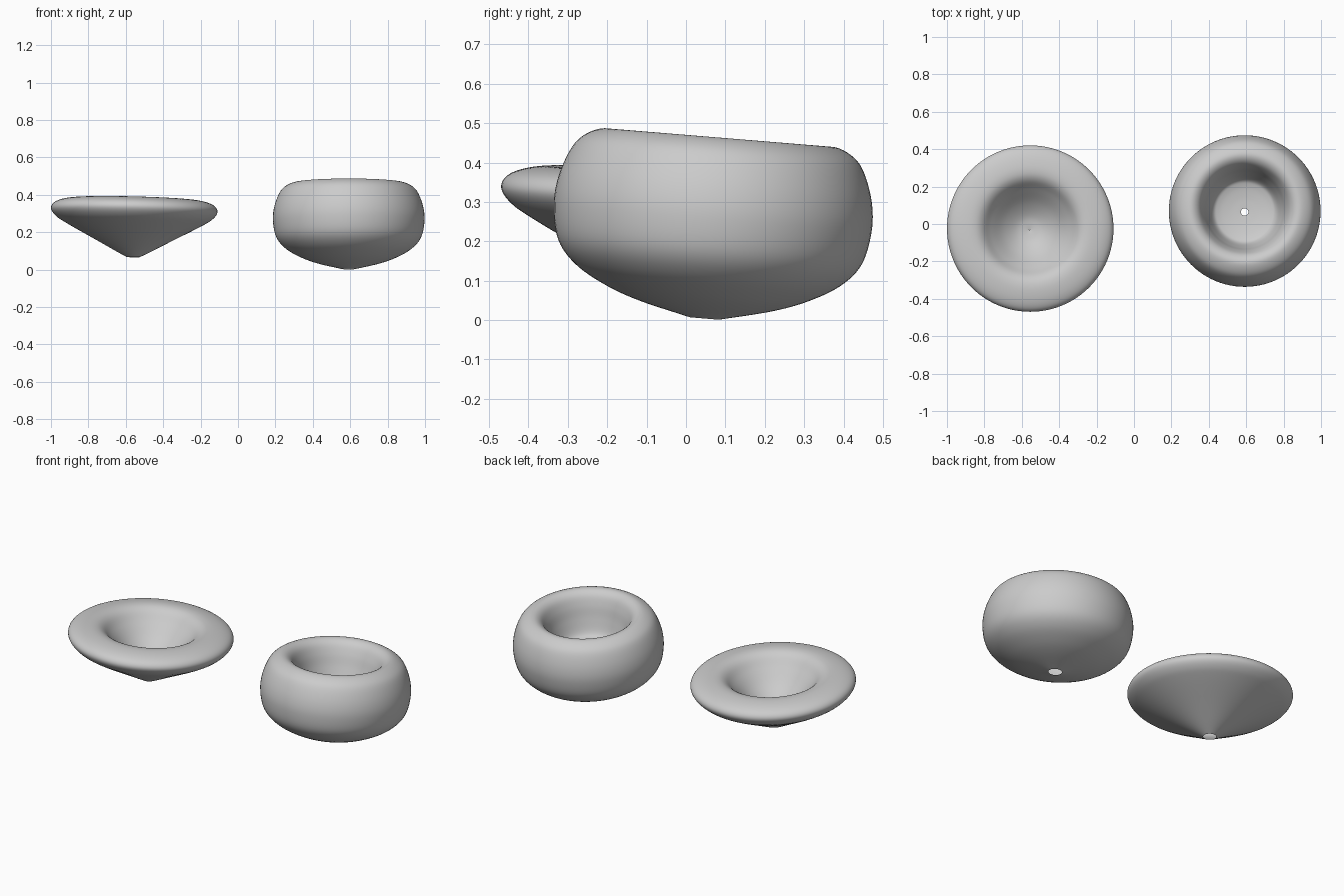
import bpy
from mathutils import Vector

if "Cube" in bpy.data.objects:
    bpy.data.objects.remove(bpy.data.objects["Cube"])

SEGMENTS = 96


def smooth_profile(pts, steps=6):
    """Catmull-Rom curve through the (radius, height) points."""
    pts = [Vector(p) for p in pts]
    ext = [2 * pts[0] - pts[1]] + pts + [2 * pts[-1] - pts[-2]]
    out = []
    for a, b, c, d in zip(ext, ext[1:], ext[2:], ext[3:]):
        for i in range(steps):
            t = i / steps
            out.append(0.5 * (2 * b + (c - a) * t + (2 * a - 5 * b + 4 * c - d) * t ** 2
                              + (3 * b - a - 3 * c + d) * t ** 3))
    return out + [pts[-1]]


def lathe(name, profile, base, axis):
    """Spin the profile round z, then stand it on base, leaning along axis."""
    import math
    prof = smooth_profile(profile)
    n = SEGMENTS
    verts, faces = [], []
    for r, h in prof:
        for k in range(n):
            a = 2 * math.pi * k / n
            verts.append((r * math.cos(a), r * math.sin(a), h))
    for i in range(len(prof) - 1):
        for k in range(n):
            k2 = (k + 1) % n
            faces.append((i * n + k, i * n + k2, (i + 1) * n + k2, (i + 1) * n + k))
    mesh = bpy.data.meshes.new(name)
    mesh.from_pydata(verts, [], faces)
    mesh.shade_smooth()
    ob = bpy.data.objects.new(name, mesh)
    ob.location = base
    ob.rotation_mode = 'QUATERNION'
    ob.rotation_quaternion = Vector((0, 0, 1)).rotation_difference(Vector(axis))
    bpy.context.collection.objects.link(ob)
    return ob


# Wide shallow bowl: outer cone, rounded rim, soft hollow
lathe("shallow_bowl",
      [(.035, 0), (.1, .034), (.2, .088), (.36, .174), (.42, .213), (.445, .25),
       (.43, .282), (.38, .303), (.31, .310), (.26, .293), (.21, .24),
       (.14, .17), (.07, .125), (.002, .11)],
      (-.561, -.036, .067), (.025, .045, 1))

# Deep round bowl: bulging wall, rounded rim, steep hollow with a small hole
lathe("deep_bowl",
      [(.037, 0), (.169, .032), (.259, .065), (.338, .111), (.387, .17), (.405, .255),
       (.399, .33), (.373, .403), (.341, .441), (.291, .461), (.25, .442),
       (.222, .39), (.2, .32), (.172, .25), (.14, .228), (.08, .215), (.02, .21)],
      (.592, .047, .004), (0, .082, 1))
